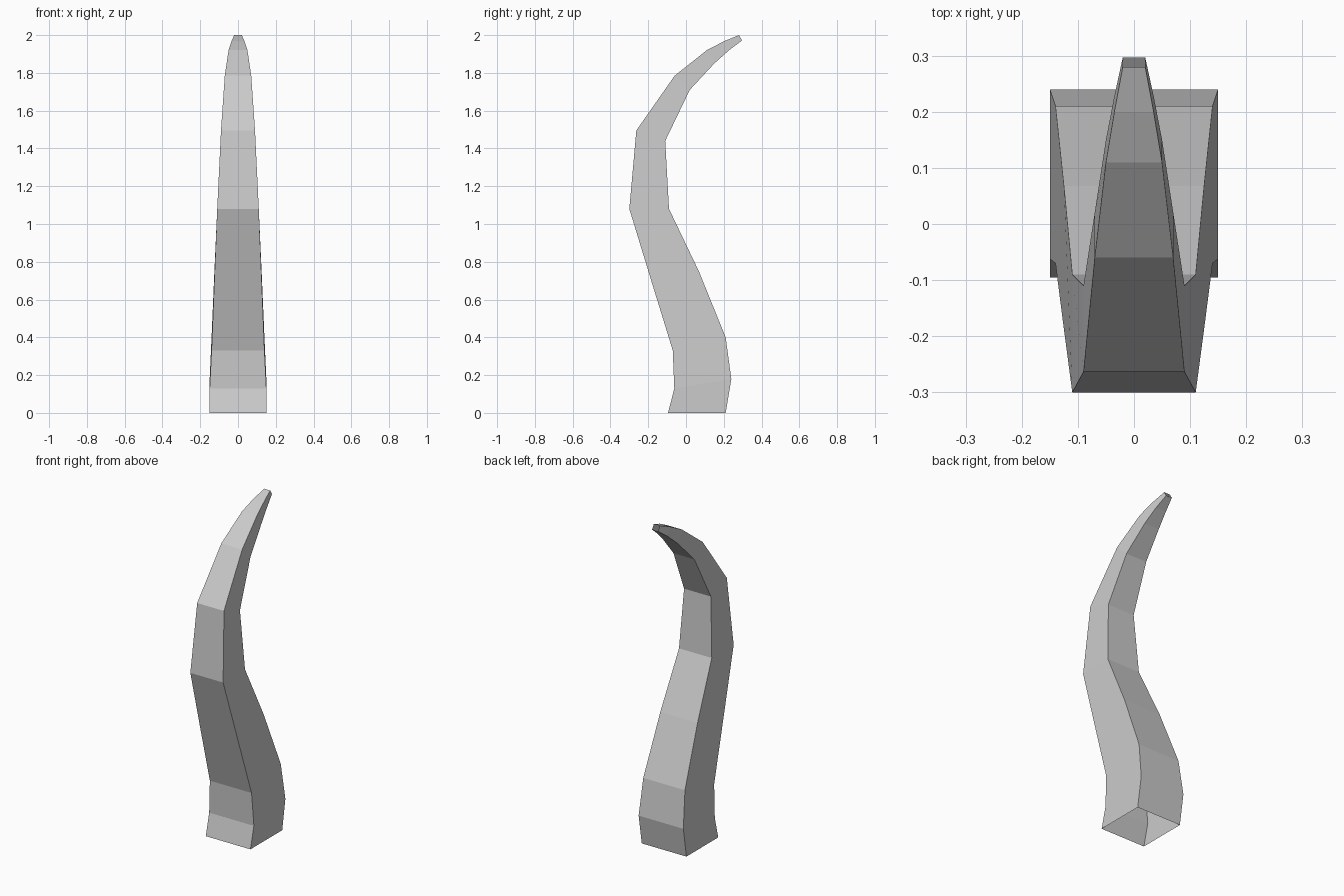
import bpy, bmesh

# Square cross-sections along the horn: front y, front z, back y, back z, half width
SECTIONS = [
    (-0.095, 0.00, 0.21, 0.00, 0.15),
    (-0.062, 0.13, 0.24, 0.18, 0.15),
    (-0.07, 0.33, 0.21, 0.40, 0.14),
    (-0.187, 0.71, 0.068, 0.75, 0.125),
    (-0.30, 1.08, -0.09, 1.08, 0.11),
    (-0.263, 1.495, -0.11, 1.44, 0.09),
    (-0.06, 1.785, 0.02, 1.71, 0.07),
    (0.11, 1.92, 0.15, 1.85, 0.05),
    (0.20, 1.967, 0.228, 1.92, 0.035),
    (0.28, 2.00, 0.297, 1.972, 0.02),
]

# Curved tapering horn, a tube open at both ends
bm = bmesh.new()
rings = []
for fy, fz, by, bz, w in SECTIONS:
    corners = ((-w, fy, fz), (w, fy, fz), (w, by, bz), (-w, by, bz))
    rings.append([bm.verts.new(c) for c in corners])
for low, high in zip(rings, rings[1:]):
    for i in range(4):
        j = (i + 1) % 4
        bm.faces.new((low[i], low[j], high[j], high[i]))

mesh = bpy.data.meshes.new("curved_horn")
bm.to_mesh(mesh)
bm.free()
horn = bpy.data.objects.new("curved_horn", mesh)
bpy.context.collection.objects.link(horn)
